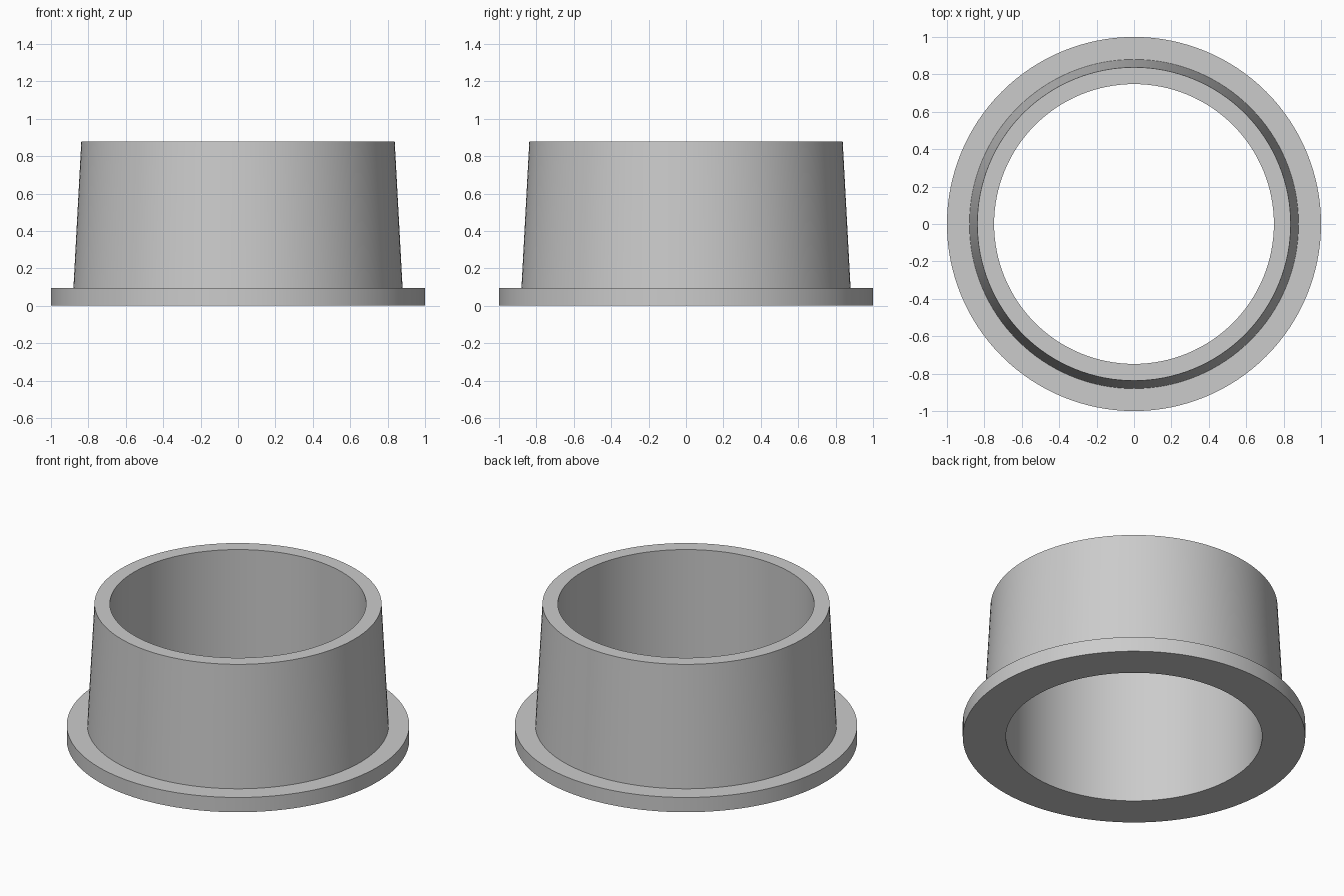
import bpy
import bmesh
from math import cos, sin, tau

SEGMENTS = 128

cube = bpy.data.objects.get("Cube")
if cube:
    bpy.data.objects.remove(cube, do_unlink=True)

# Plain grey material
grey = bpy.data.materials.new("light_grey")
grey.use_nodes = True
colour = (0.6, 0.6, 0.6, 1)
grey.diffuse_color = colour
grey.node_tree.nodes["Principled BSDF"].inputs["Base Color"].default_value = colour


def lathe(name, profile, material):
    """Revolve a closed (radius, height) profile around z."""
    bm = bmesh.new()
    rings = [[bm.verts.new((r * cos(tau * i / SEGMENTS), r * sin(tau * i / SEGMENTS), z))
              for i in range(SEGMENTS)] for r, z in profile]
    for a, b in zip(rings, rings[1:] + rings[:1]):
        for i in range(SEGMENTS):
            j = (i + 1) % SEGMENTS
            bm.faces.new((a[i], a[j], b[j], b[i]))
    bmesh.ops.recalc_face_normals(bm, faces=bm.faces)
    mesh = bpy.data.meshes.new(name)
    bm.to_mesh(mesh)
    bm.free()
    mesh.materials.append(material)
    obj = bpy.data.objects.new(name, mesh)
    bpy.context.collection.objects.link(obj)
    bpy.ops.object.select_all(action="DESELECT")
    obj.select_set(True)
    bpy.context.view_layer.objects.active = obj
    bpy.ops.object.shade_smooth_by_angle(angle=0.5)
    return obj


# Flange, tapered sleeve wall and straight bore in one closed profile
bore, flange, wall_base, wall_top = 0.748, 1.0, 0.88, 0.838
flange_height, height = 0.095, 0.877
lathe("flanged_sleeve", [
    (bore, 0), (flange, 0), (flange, flange_height),
    (wall_base, flange_height), (wall_top, height), (bore, height),
], grey)
